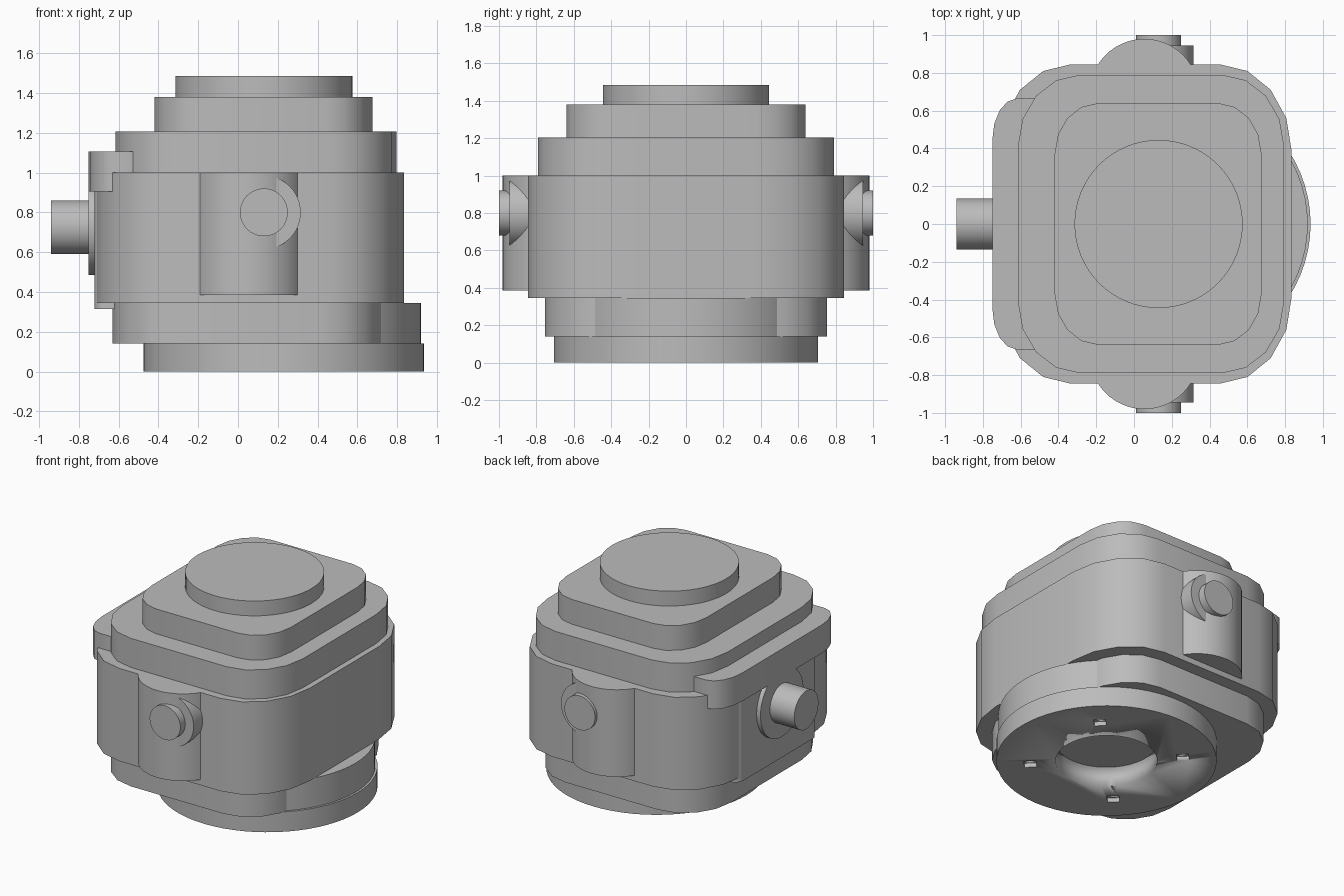
import bpy, bmesh, math
from mathutils import Matrix

cube = bpy.data.objects.get("Cube")
if cube:
    bpy.data.objects.remove(cube)

grey = bpy.data.materials.new("plain grey")
grey.use_nodes = True
grey.diffuse_color = (0.5, 0.5, 0.5, 1)
grey.node_tree.nodes["Principled BSDF"].inputs["Base Color"].default_value = (0.5, 0.5, 0.5, 1)


def finish(name, bm):
    bmesh.ops.recalc_face_normals(bm, faces=bm.faces)
    mesh = bpy.data.meshes.new(name)
    bm.to_mesh(mesh)
    bm.free()
    obj = bpy.data.objects.new(name, mesh)
    bpy.context.collection.objects.link(obj)
    mesh.materials.append(grey)
    bpy.ops.object.select_all(action='DESELECT')
    obj.select_set(True)
    bpy.context.view_layer.objects.active = obj
    bpy.ops.object.shade_smooth_by_angle(angle=math.radians(32))
    return obj


def prism(name, outline, z0, z1):
    bm = bmesh.new()
    face = bm.faces.new([bm.verts.new((x, y, z0)) for x, y in outline])
    top = bmesh.ops.extrude_face_region(bm, geom=[face])["geom"]
    verts = [v for v in top if isinstance(v, bmesh.types.BMVert)]
    bmesh.ops.translate(bm, verts=verts, vec=(0, 0, z1 - z0))
    return finish(name, bm)


def rounded(x0, x1, y, rx, ry, steps=4):
    """Rectangle outline with elliptical corners, symmetric in y."""
    points = []
    corners = [(x1 - rx, y - ry), (x0 + rx, y - ry), (x0 + rx, ry - y), (x1 - rx, ry - y)]
    for quarter, (cx, cy) in enumerate(corners):
        for i in range(steps + 1):
            a = (quarter + i / steps) * math.pi / 2
            points.append((cx + rx * math.cos(a), cy + ry * math.sin(a)))
    return points


def circle(cx, cy, r, n=64):
    return [(cx + r * math.cos(2 * math.pi * i / n), cy + r * math.sin(2 * math.pi * i / n))
            for i in range(n)]


def rod(name, r, length, location, axis):
    bm = bmesh.new()
    bmesh.ops.create_cone(bm, cap_ends=True, segments=48, radius1=r, radius2=r, depth=length)
    turn = Matrix.Rotation(math.pi / 2, 4, 'Y' if axis == 'X' else 'X')
    bmesh.ops.transform(bm, matrix=Matrix.Translation(location) @ turn, verts=bm.verts)
    return finish(name, bm)


def cut(target, cutter):
    cutter.hide_render = True
    cutter.hide_viewport = True
    mod = target.modifiers.new("cut", 'BOOLEAN')
    mod.operation = 'DIFFERENCE'
    mod.solver = 'EXACT'
    mod.object = cutter
    # Apply the cut and drop the helper
    bpy.context.view_layer.objects.active = target
    bpy.ops.object.modifier_apply(modifier=mod.name)
    bpy.data.objects.remove(cutter)


# Base flange with a blind bore and four bolt pockets
flange = prism("base_flange", circle(0.23, 0, 0.705), 0, 0.14)
cut(flange, prism("bore_cutter", circle(0.23, 0, 0.325), -0.1, 0.2))
for i in range(4):
    a = math.pi / 4 + i * math.pi / 2
    cx, cy = 0.23 + 0.49 * math.cos(a), 0.49 * math.sin(a)
    cut(flange, prism("pocket_cutter", circle(cx, cy, 0.055, 4), -0.1, 0.03))
    cut(flange, prism("bolt_cutter", circle(cx, cy, 0.028, 16), -0.1, 0.1))

# Lower housing: rounded block joined by a round collar
prism("lower_collar", circle(0.23, 0, 0.69), 0.14, 0.345)
prism("lower_block", rounded(-0.63, 0.735, 0.755, 0.32, 0.36), 0.14, 0.35)

# Main body and stepped cover
prism("main_body", rounded(-0.715, 0.835, 0.845, 0.38, 0.46), 0.345, 1.0)
prism("cover_lower", rounded(-0.615, 0.795, 0.79, 0.33, 0.38), 1.0, 1.205)
prism("cover_middle", rounded(-0.42, 0.675, 0.64, 0.23, 0.27), 1.205, 1.38)
prism("cover_disc", circle(0.13, 0, 0.445), 1.38, 1.485)

# Side bosses with washers and stubs, front and back
for side, word in ((-1, "front"), (1, "back")):
    prism(word + "_boss", circle(0.055, side * 0.69, 0.29), 0.385, 1.0)
    rod(word + "_washer", 0.185, 0.345, (0.13, side * 0.7725, 0.8), 'Y')
    rod(word + "_stub", 0.12, 0.3, (0.13, side * 0.85, 0.8), 'Y')

# Right-hand port: pad, backing plate, ring and pipe
prism("port_pad", rounded(-0.75, -0.4, 0.665, 0.13, 0.22), 0.905, 1.105)
prism("port_plate", rounded(-0.72, -0.53, 0.45, 0.06, 0.06), 0.315, 0.95)
rod("port_ring", 0.24, 0.15, (-0.675, 0, 0.725), 'X')
rod("port_pipe", 0.135, 0.34, (-0.77, 0, 0.725), 'X')
